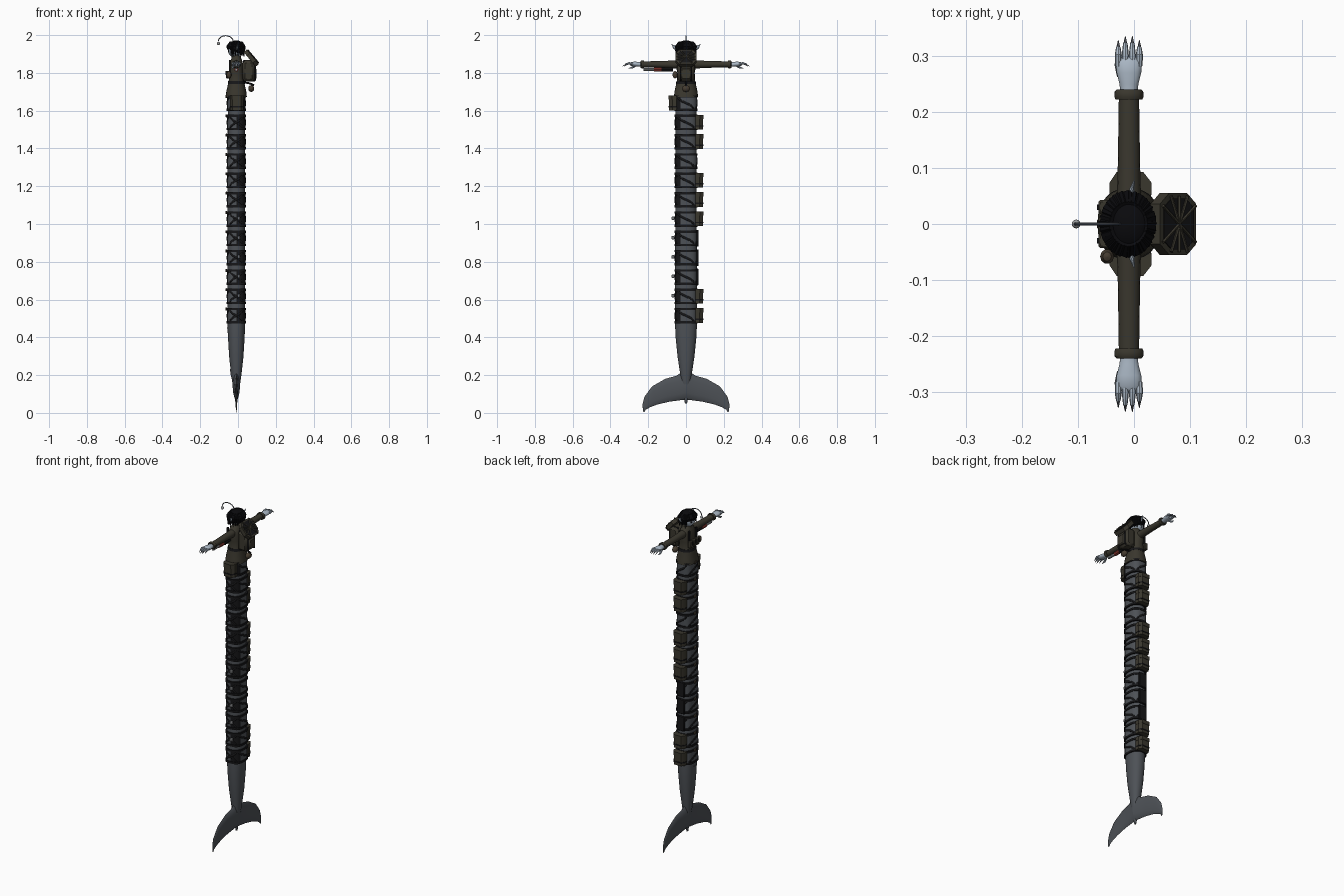
import bpy, math, random
from mathutils import Vector, Euler

if "Cube" in bpy.data.objects:
    bpy.data.objects.remove(bpy.data.objects["Cube"])

random.seed(4)
CX = -0.009  # body axis in x; the figure faces -x


def mat(name, r, g, b):
    m = bpy.data.materials.new(name)
    m.diffuse_color = (r, g, b, 1)
    m.use_nodes = True
    m.node_tree.nodes["Principled BSDF"].inputs["Base Color"].default_value = m.diffuse_color
    return m


HIDE = mat("grey_hide", 0.075, 0.083, 0.094)
SKIN = mat("pale_skin", 0.40, 0.47, 0.55)
OLIVE = mat("dark_olive_cloth", 0.042, 0.038, 0.027)
BLACK = mat("black_strap", 0.008, 0.008, 0.009)
HAIR = mat("black_hair", 0.003, 0.003, 0.004)
CLAW = mat("dark_claw", 0.10, 0.11, 0.13)
METAL = mat("light_metal", 0.32, 0.33, 0.34)
RED = mat("dull_red", 0.25, 0.04, 0.03)
BROWN = mat("brown_leather", 0.06, 0.045, 0.03)


def mesh(name, verts, faces, m):
    me = bpy.data.meshes.new(name)
    me.from_pydata([tuple(v) for v in verts], [], faces)
    me.materials.append(m)
    ob = bpy.data.objects.new(name, me)
    bpy.context.collection.objects.link(ob)
    return ob


def skin_rings(name, rings, m):
    """Join equal rings of points into a capped solid."""
    n, k = len(rings[0]), len(rings)
    f = [(i*n+j, i*n+(j+1) % n, (i+1)*n+(j+1) % n, (i+1)*n+j) for i in range(k-1) for j in range(n)]
    f += [tuple(reversed(range(n))), tuple(range((k-1)*n, k*n))]
    return mesh(name, [p for r in rings for p in r], f, m)


def sweep(name, path, m, n=12, p=2.0):
    """path: (x, y, z, rx, ry); superellipse sections square to the path."""
    pts = [Vector(q[:3]) for q in path]
    rings = []
    for i, q in enumerate(path):
        t = (pts[min(i+1, len(pts)-1)] - pts[max(i-1, 0)]).normalized()
        rot = Vector((0, 0, 1)).rotation_difference(t)
        ring = []
        for j in range(n):
            c, s = math.cos(2*math.pi*j/n), math.sin(2*math.pi*j/n)
            e = 2/p
            ring.append(pts[i] + rot @ Vector((math.copysign(abs(c)**e, c)*q[3], math.copysign(abs(s)**e, s)*q[4], 0)))
        rings.append(ring)
    return skin_rings(name, rings, m)


def rod(name, pts, r, m, n=8):
    return sweep(name, [(*p, r, r) for p in pts], m, n)


def box(name, c, s, m, bevel=0.0, rot=(0, 0, 0)):
    v = [Vector((x*s[0]/2, y*s[1]/2, z*s[2]/2)) for z in (-1, 1) for x, y in ((-1, -1), (1, -1), (1, 1), (-1, 1))]
    ob = mesh(name, v, [(3, 2, 1, 0), (4, 5, 6, 7), (0, 1, 5, 4), (1, 2, 6, 5), (2, 3, 7, 6), (3, 0, 4, 7)], m)
    ob.location, ob.rotation_euler = c, rot
    if bevel:
        b = ob.modifiers.new("bevel", 'BEVEL')
        b.width, b.segments = bevel, 1
    return ob


def ball(name, c, r, m, n=16):
    k = n//2
    return sweep(name, [(c[0], c[1], c[2]-r[2]*math.cos(math.pi*i/k), r[0]*max(math.sin(math.pi*i/k), .02),
                         r[1]*max(math.sin(math.pi*i/k), .02)) for i in range(k+1)], m, n)


def side_pouch(z, side):
    """Chamfered pouch with flap, strapped to one flank."""
    out = [(-.042, .05), (-.042, .072), (-.03, .09), (.016, .09), (.03, .072), (.03, .05)]
    for nm, lo, hi, k, m in (("pouch", -.038, .036, 1, OLIVE), ("pouch_flap", .018, .04, 1.03, OLIVE),
                             ("pouch_strap", -.022, -.015, 1.03, BLACK)):
        skin_rings("side_" + nm, [[(x*k, y*side*k, z+h) for x, y in out] for h in (lo, hi)], m)


# Long body and tapering tail
prof = [(.05, .004, .006), (.1, .012, .014), (.2, .027, .03), (.3, .038, .045), (.4, .044, .055), (.47, .047, .058)]
sweep("tail", [(CX, 0, z, a, b) for z, a, b in prof] + [(CX, 0, 1.72, .045, .055)], HIDE, 28, 2.2)
for i in range(5):  # overlapping belly scutes on the tail
    z = .43 - i*.055
    t = (z-.2)/.27
    sweep("tail_scute", [(CX-.003, 0, z-.02, .024+.02*t, .02+.018*t), (CX-.003, 0, z+.022, .03+.018*t, .022+.018*t)], HIDE, 20)

# Flukes: lens sections between the leading and trailing edges
sect = [(0, .23, 0, .07, .02), (.05, .197, .03, .067, .014), (.11, .18, .085, .06, .01), (.18, .14, .15, .045, .007),
        (.22, .085, .19, .03, .005), (.23, .045, .213, .017, .003), (.228, .01, .222, .003, .002)]
for s in (-1, 1):
    rings = []
    for yu, zu, yl, zl, h in sect:
        ring = []
        for j in range(12):
            a = 2*math.pi*j/12
            w = .5+.5*math.cos(a)
            ring.append((CX+h*math.sin(a), s*(yl+(yu-yl)*w), zl+(zu-zl)*w))
        rings.append(ring)
    skin_rings("fluke", rings, HIDE)


def strap(z0, z1, a0, a1):
    """Flat diagonal strap wound part way round the body."""
    v, k = [], 6
    for i in range(k+1):
        t = i/k
        a, z = math.radians(a0+(a1-a0)*t), z0+(z1-z0)*t
        c, s = math.cos(a), math.sin(a)
        e = 2/2.8
        for d in (-.006, .006):
            v.append((CX+math.copysign(abs(c)**e, c)*.051, math.copysign(abs(s)**e, s)*.061, z+d))
    ob = mesh("diagonal_strap", v, [(2*i, 2*i+2, 2*i+3, 2*i+1) for i in range(k)], BLACK)
    ob.modifiers.new("thick", 'SOLIDIFY').thickness = .004


# Twelve harness segments down the body
for i in range(12):
    z = 1.64 - i*.1023
    seg = sweep("body_segment", [(CX, 0, z-.036, .048, .058), (CX, 0, z+.036, .049, .059)], HIDE, 32, 2.8)
    seg.data.materials.append(BLACK)
    for f in seg.data.polygons:  # dark guard on the rear right flank
        if f.center.y < -.03 and f.center.x > -.004 and abs(f.normal.z) < .5:
            f.material_index = 1
    for d in (-.035, .035):
        sweep("strap_ring", [(CX, 0, z+d-.006, .052, .062), (CX, 0, z+d+.006, .052, .062)], BLACK, 32, 2.8)
    strap(z+.03, z-.03, -42, 42)
    strap(z-.03, z+.03, 138, 222)
    strap(z-.03, z+.03, 230, 310)
    strap(z+.03, z-.03, 230, 310)
    strap(z-.03, z+.03, 55, 125)
    box("front_buckle", (CX-.053, 0, z+.035), (.008, .018, .016), BROWN, .002)
    if i == 0:
        side_pouch(z, -1)
    elif i in (1, 2, 4, 5, 6, 10, 11):
        side_pouch(z, 1)
    elif i in (7, 8, 9):
        box("side_magazine", (CX, .06, z), (.05, .014, .088), BLACK, .003)
    if 6 <= i <= 10:
        box("side_clip", (.004, -.069, z+.004), (.014, .016, .018), METAL, .003)

# Jacket, collar and belt
sweep("jacket", [(CX, 0, z, a, b) for z, a, b in ((1.672, .056, .064), (1.70, .053, .061), (1.76, .04, .048),
      (1.80, .037, .046), (1.84, .037, .054), (1.868, .03, .045), (1.885, .021, .026))], OLIVE, 28, 2.3)
sweep("jacket_belt", [(CX, 0, 1.742, .045, .053), (CX, 0, 1.757, .043, .051)], BLACK, 28, 2.3)
sweep("neck", [(CX, 0, 1.87, .017, .018), (CX, 0, 1.91, .017, .018)], SKIN, 16)
sweep("collar", [(CX, 0, 1.873, .027, .03), (CX, 0, 1.893, .023, .026)], OLIVE, 20)
for y in (-.03, 0, .03):  # chest rig
    box("chest_pouch", (-.052, y, 1.79), (.022, .025, .04), OLIVE, .003)
    box("chest_pouch_tab", (-.064, y, 1.80), (.004, .01, .02), BLACK)
for y in (-.032, .032):
    box("chest_harness", (-.044, y, 1.835), (.008, .012, .065), BLACK)
ball("chest_radio", (-.048, -.058, 1.79), (.013, .014, .02), BROWN, 10)

# Arms, cuffs and clawed hands
AZ = 1.845
for s in (-1, 1):
    def along(name, rows, m, n=16):
        return sweep(name, [(CX, s*y, z, a, b) for y, z, a, b in rows], m, n)
    along("sleeve", [(.03, AZ, .022, .023), (.1, AZ, .02, .019), (.16, AZ, .019, .017), (.23, AZ, .018, .016)], OLIVE)
    along("cuff", [(.222, AZ, .024, .019), (.227, AZ, .026, .021), (.235, AZ, .026, .021), (.24, AZ, .022, .018)], OLIVE)
    along("hand", [(.235, AZ, .015, .012), (.25, AZ, .017, .012), (.27, AZ+.002, .022, .013), (.288, AZ+.002, .023, .011),
                   (.296, AZ, .018, .008)], SKIN)
    for k in range(4):
        x = CX - .019 + k*.0125
        tip = .322 if k in (1, 2) else .315
        sweep("finger", [(x, s*.282, AZ+.002, .006, .007), (x, s*.302, AZ+.006, .0062, .006),
                         (x, s*tip, AZ, .004, .004)], SKIN, 8)
        sweep("claw", [(x, s*(tip-.004), AZ+.001, .0042, .0042), (x, s*(tip+.013), AZ-.01, .0005, .0005)], CLAW, 6)
    sweep("thumb", [(CX-.015, s*.265, AZ-.004, .007, .007), (CX-.02, s*.285, AZ-.017, .006, .006),
                    (CX-.019, s*.303, AZ-.021, .001, .001)], SKIN, 8)

# Small tool slung under the right arm
rod("tool_body", [(CX, -.07, 1.818), (CX, -.15, 1.818)], .011, BLACK)
rod("tool_band", [(CX, -.13, 1.818), (CX, -.17, 1.818)], .0115, RED)
rod("tool_tip", [(CX, -.168, 1.818), (CX, -.225, 1.818)], .008, METAL)

# Head, hair, fin ears
ball("head", (-.017, 0, 1.922), (.037, .043, .04), SKIN, 20)
ball("hair_cap", (-.008, 0, 1.934), (.043, .053, .038), HAIR, 24)
for s in (-1, 1):
    ball("eye", (-.0485, s*.017, 1.917), (.004, .007, .006), BLACK, 8)
    sweep("fin_ear", [(-.008, s*.04, 1.925, .005, .012), (-.004, s*.06, 1.935, .004, .01), (0, s*.077, 1.952, .001, .001)], SKIN, 8)
for i in range(40):  # hanging locks, short over the face
    a = 2*math.pi*(i+random.random()*.6)/40
    c, s = math.cos(a), math.sin(a)
    low = 1.924 if c < -.6 else 1.885+random.random()*.015
    sweep("hair_lock", [(-.01+c*.030, s*.036, 1.963, .005, .005), (-.011+c*.043, s*.052, 1.938, .009, .009),
                        (-.012+c*.044, s*.052, low, .001, .001)], HAIR, 6)

# Lure on a curved stalk
arc = [(-.065+.04*math.cos(math.radians(t)), 0, 1.965+.032*math.sin(math.radians(t))) for t in range(0, 181, 18)]
rod("lure_stalk", arc, .0025, CLAW)
ball("lure_bulb", (-.103, 0, 1.956), (.008, .008, .009), METAL, 12)

# Backpack with tilted octagonal frame
box("backpack", (.056, 0, 1.81), (.062, .09, .11), OLIVE, .012)
box("backpack_pocket", (.088, 0, 1.795), (.018, .055, .06), OLIVE, .005)
for y in (-.028, .028):
    box("backpack_strap", (.06, y, 1.812), (.068, .008, .114), BLACK, .011)
tilt = Euler((0, math.radians(50), 0)).to_matrix()
ctr = Vector((.071, 0, 1.879))
octo = [(-.05, -.036), (-.025, -.055), (.025, -.055), (.05, -.036), (.05, .036), (.025, .055), (-.025, .055), (-.05, .036)]


def on_frame(u, v, w):
    return ctr + tilt @ Vector((u, v, w))


skin_rings("pack_frame", [[on_frame(u, v, w) for u, v in octo] for w in (-.012, .01)], OLIVE)
skin_rings("pack_panel", [[on_frame(u*.82, v*.82, w) for u, v in octo] for w in (.008, .012)], BLACK)
for u, v in octo[:4]:
    rod("pack_spoke", [on_frame(u*.9, v*.9, .013), on_frame(-u*.9, -v*.9, .013)], .003, OLIVE, 6)
rod("pack_rib", [on_frame(0, -.05, .013), on_frame(0, .05, .013)], .003, OLIVE, 6)
rod("bedroll_arm", [(.03, 0, 1.75), (.06, 0, 1.745), (.085, 0, 1.735)], .005, BLACK)
ball("hanging_canteen", (.07, 0, 1.717), (.016, .022, .018), BROWN, 14)

# Soft shading with crisp edges
bpy.ops.object.select_all(action='SELECT')
bpy.context.view_layer.objects.active = bpy.context.selected_objects[0]
bpy.ops.object.shade_smooth_by_angle(angle=math.radians(35))
